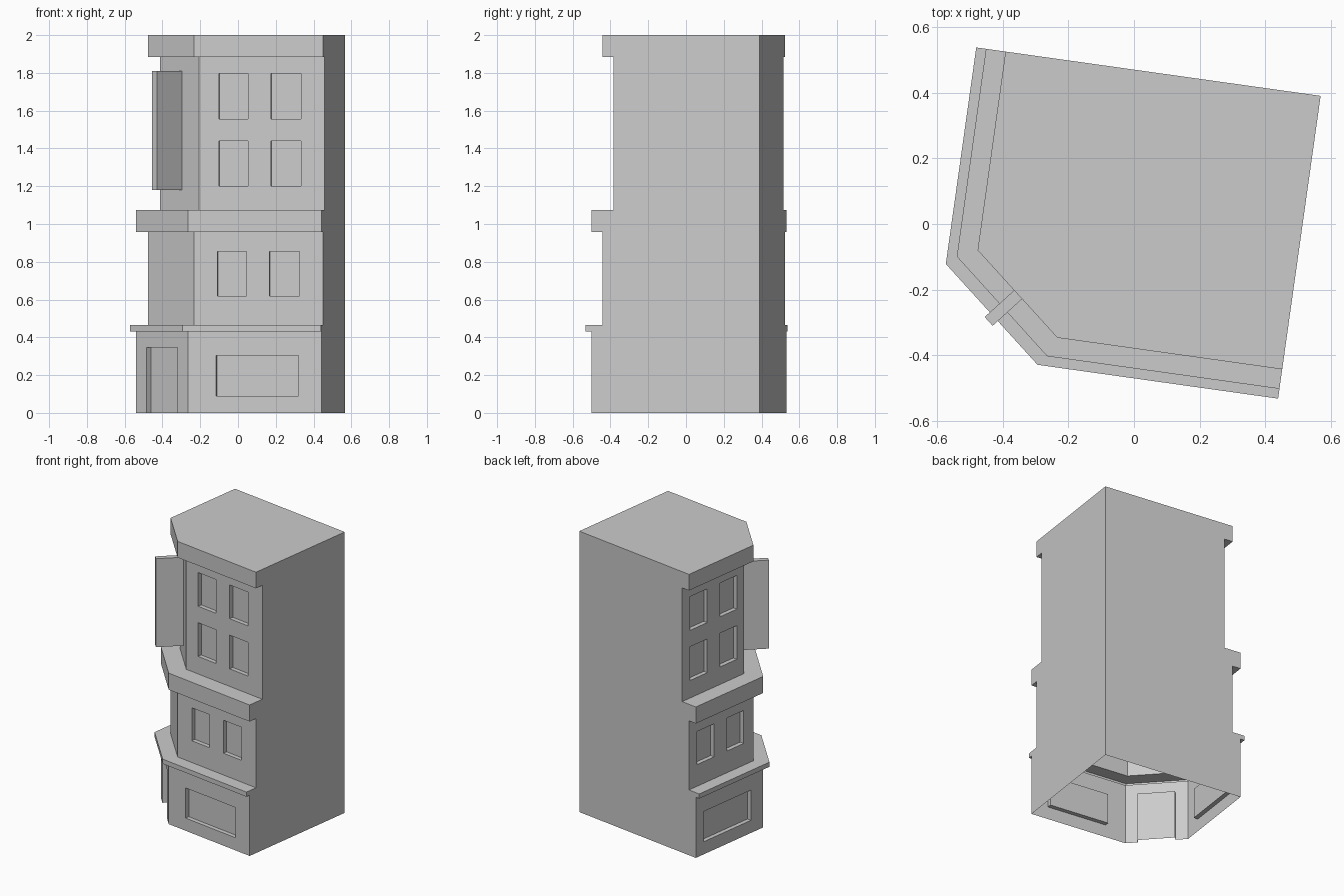
import bpy
import bmesh
import math
from mathutils import Vector, Matrix

if "Cube" in bpy.data.objects:
    bpy.data.objects.remove(bpy.data.objects["Cube"])

TURN = math.radians(-8)      # the whole building is turned on its plot
RECESS = 0.03
BACK, RIGHT = 0.465, 0.508   # plain party walls

stone = bpy.data.materials.new("grey_stone")
stone.use_nodes = True
stone.diffuse_color = (0.6, 0.6, 0.6, 1)
stone.node_tree.nodes["Principled BSDF"].inputs["Base Color"].default_value = (0.6, 0.6, 0.6, 1)


def finish(bm, name):
    mesh = bpy.data.meshes.new(name)
    bm.to_mesh(mesh)
    bm.free()
    mesh.materials.append(stone)
    obj = bpy.data.objects.new(name, mesh)
    obj.rotation_euler.z = TURN
    bpy.context.collection.objects.link(obj)
    return obj


def footprint(left, corner_v, corner_u, front):
    """Cut-corner plan, counter-clockwise from the back of the left street wall."""
    return [Vector(p) for p in ((left, BACK), (left, corner_v), (corner_u, front),
                                (RIGHT, front), (RIGHT, BACK))]


def face(bm, points):
    bm.faces.new([bm.verts.new(p) for p in points])


def wall(bm, a, b, z0, z1, cuts=(), heights=()):
    """Wall from a to b; every odd cell of the cut grid is a recessed opening."""
    along = (b - a).normalized()
    inward = Vector((-along.y, along.x, 0)) * RECESS
    ts = [0, *cuts, (b - a).length]
    zs = [z0, *heights, z1]

    def at(t, z):
        p = a + along * t
        return Vector((p.x, p.y, z))

    for i in range(len(ts) - 1):
        for j in range(len(zs) - 1):
            if zs[j + 1] - zs[j] < 1e-5:
                continue
            quad = [at(ts[i], zs[j]), at(ts[i + 1], zs[j]),
                    at(ts[i + 1], zs[j + 1]), at(ts[i], zs[j + 1])]
            if i % 2 and j % 2:
                deep = [p + inward for p in quad]
                face(bm, deep)
                for k in range(4):
                    if k == 0 and zs[j] == 0:
                        continue          # doorway has no sill
                    n = (k + 1) % 4
                    face(bm, [quad[k], quad[n], deep[n], deep[k]])
            else:
                face(bm, quad)


# Plans, from the widest ledge to the narrowest storey
ledge = footprint(-0.55, -0.20, -0.231, -0.465)
wide = footprint(-0.52, -0.173, -0.206, -0.435)
middle = footprint(-0.46, -0.145, -0.183, -0.375)
narrow = footprint(-0.40, -0.118, -0.163, -0.315)

# Window edges along the front and left street walls
pair_front, pair_left = (-0.058, 0.099, 0.22, 0.382), (0.39, 0.228, 0.107, -0.052)
shop_front, shop_left = (-0.056, 0.384), (0.39, -0.056)

# plan, top height, front openings, left openings, opening heights
levels = [
    (wide, 0.432, shop_front, shop_left, (0.09, 0.305)),
    (ledge, 0.465, (), (), ()),
    (middle, 0.957, pair_front, pair_left, (0.62, 0.855)),
    (wide, 1.075, (), (), ()),
    (narrow, 1.885, pair_front, pair_left, (1.20, 1.44, 1.557, 1.797)),
    (middle, 2.0, (), (), ()),
]

# Hollow building shell, open underneath
bm = bmesh.new()
base, below = 0, None
for plan, top, front, left, heights in levels:
    if below:
        for k in range(3):               # flat step between storeys
            face(bm, [p.to_3d() + Vector((0, 0, base))
                      for p in (below[k], below[k + 1], plan[k + 1], plan[k])])
    wall(bm, plan[0], plan[1], base, top, [BACK - v for v in left], heights)
    if base == 0:                        # corner doorway
        width = (plan[2] - plan[1]).length
        wall(bm, plan[1], plan[2], base, top, (width * 0.2, width * 0.8), (0, 0.345))
    else:
        wall(bm, plan[1], plan[2], base, top)
    wall(bm, plan[2], plan[3], base, top, [u - plan[2].x for u in front], heights)
    wall(bm, plan[3], plan[4], base, top)
    wall(bm, plan[4], plan[0], base, top)
    base, below = top, plan
face(bm, [p.to_3d() + Vector((0, 0, base)) for p in below])
bmesh.ops.remove_doubles(bm, verts=bm.verts, dist=0.0001)
finish(bm, "building_shell")

# Hanging sign standing out from the cut corner
edge = (narrow[2] - narrow[1]).normalized()
outward = Vector((edge.y, -edge.x))
centre = (narrow[1] + narrow[2]) / 2 + outward * 0.0875
place = (Matrix.Translation((centre.x, centre.y, 1.495))
         @ Matrix.Rotation(math.atan2(outward.y, outward.x), 4, 'Z')
         @ Matrix.Diagonal((0.185, 0.036, 0.63, 1)))
bm = bmesh.new()
bmesh.ops.create_cube(bm, size=1, matrix=place)
finish(bm, "hanging_sign")
